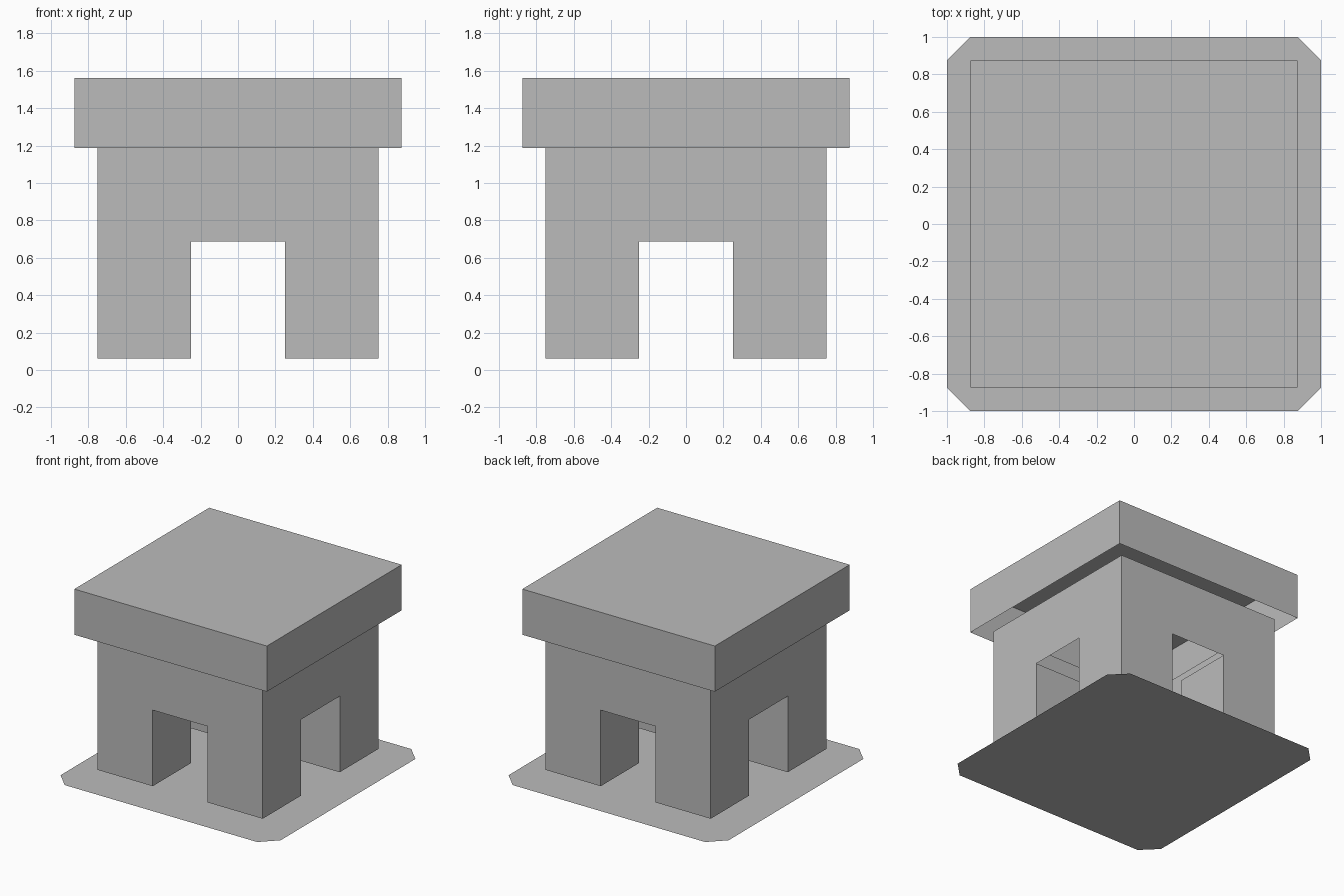
import bpy
import bmesh

if "Cube" in bpy.data.objects:
    bpy.data.objects.remove(bpy.data.objects["Cube"], do_unlink=True)

GREY = (0.5, 0.5, 0.5, 1)
stone = bpy.data.materials.new("stone_grey")
stone.use_nodes = True
stone.diffuse_color = GREY
stone.node_tree.nodes["Principled BSDF"].inputs["Base Color"].default_value = GREY

# Main measures
BASE, CHAMFER = 1.0, 0.125
WALL, DOOR, ROOF = 0.75, 0.25, 0.875
LEG_Z, DOOR_Z, WALL_Z, ROOF_Z = 0.0625, 0.6875, 1.1875, 1.5625


def finish(name, bm):
    mesh = bpy.data.meshes.new(name)
    bm.to_mesh(mesh)
    bm.free()
    mesh.materials.append(stone)
    obj = bpy.data.objects.new(name, mesh)
    bpy.context.collection.objects.link(obj)
    return obj


def box(name, lo, hi, drop=()):
    """Box between two corners, leaving out the faces named in drop."""
    bm = bmesh.new()
    bmesh.ops.create_cube(bm, size=1)
    bm.normal_update()
    sides = {"top": 1, "bottom": -1}
    unwanted = [f for f in bm.faces
                if any(f.normal.z * sides[d] > 0.5 for d in drop)]
    bmesh.ops.delete(bm, geom=unwanted, context='FACES')
    for v in bm.verts:
        for i in range(3):
            v.co[i] = hi[i] if v.co[i] > 0 else lo[i]
    return finish(name, bm)


# Flat ground sheet with cut corners
bm = bmesh.new()
inner = BASE - CHAMFER
outline = []
for sx, sy in ((1, 1), (-1, 1), (-1, -1), (1, -1)):
    pair = [(sx * BASE, sy * inner), (sx * inner, sy * BASE)]
    outline += pair if sx * sy > 0 else pair[::-1]
bm.faces.new([bm.verts.new((x, y, 0)) for x, y in outline])
finish("ground_sheet", bm)

# Four corner pillars, leaving a crossing passage between them
for side, sx in (("left", 1), ("right", -1)):
    for end, sy in (("front", -1), ("back", 1)):
        xs = sorted((sx * DOOR, sx * WALL))
        ys = sorted((sy * DOOR, sy * WALL))
        box(f"{end}_{side}_pillar", (xs[0], ys[0], LEG_Z), (xs[1], ys[1], DOOR_Z))

# Thin hollow upper walls, open above and below
box("upper_walls", (-WALL, -WALL, DOOR_Z), (WALL, WALL, WALL_Z), ("top", "bottom"))

# Hollow roof cap, open below
box("roof_cap", (-ROOF, -ROOF, WALL_Z), (ROOF, ROOF, ROOF_Z), ("bottom",))
